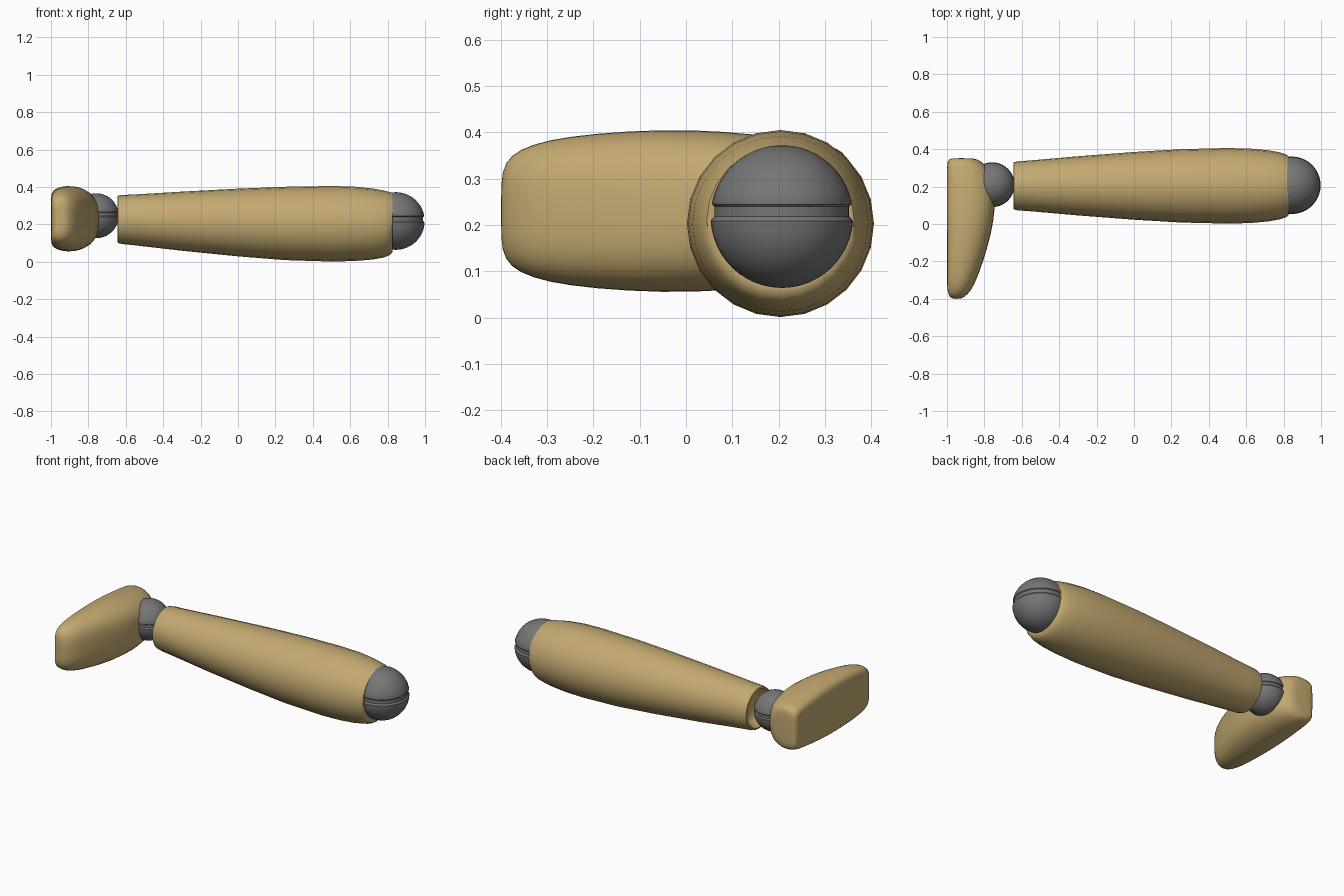
import bpy, bmesh
from math import sin, cos, pi, sqrt, radians

cube = bpy.data.objects.get("Cube")
if cube:
    bpy.data.objects.remove(cube)


def material(name, colour):
    m = bpy.data.materials.new(name)
    m.use_nodes = True
    m.diffuse_color = (*colour, 1)
    m.node_tree.nodes["Principled BSDF"].inputs["Base Color"].default_value = (*colour, 1)
    return m


tan = material("tan", (0.55, 0.40, 0.165))
grey = material("joint grey", (0.18, 0.18, 0.18))


def loft(name, rings, mat, angle, subdivide=0):
    """Skin a list of equal-length rings of points and cap both ends."""
    bm = bmesh.new()
    loops = [[bm.verts.new(p) for p in ring] for ring in rings]
    n = len(loops[0])
    for a, b in zip(loops, loops[1:]):
        for i in range(n):
            j = (i + 1) % n
            bm.faces.new((a[i], a[j], b[j], b[i]))
    bm.faces.new(loops[0])
    bm.faces.new(loops[-1])
    bmesh.ops.recalc_face_normals(bm, faces=bm.faces)
    mesh = bpy.data.meshes.new(name)
    bm.to_mesh(mesh)
    bm.free()
    mesh.materials.append(mat)
    obj = bpy.data.objects.new(name, mesh)
    bpy.context.collection.objects.link(obj)
    bpy.ops.object.select_all(action='DESELECT')
    obj.select_set(True)
    bpy.context.view_layer.objects.active = obj
    if subdivide:
        mod = obj.modifiers.new("smooth", 'SUBSURF')
        mod.levels = mod.render_levels = subdivide
        bpy.ops.object.modifier_apply(modifier=mod.name)
    bpy.ops.object.shade_smooth_by_angle(angle=radians(angle))
    return obj


def circle(n):
    return [(cos(2 * pi * i / n), sin(2 * pi * i / n)) for i in range(n)]


# Lower leg: tapered tube along x, with a shallow socket at the ankle
# (x, radius, centre height)
leg = [(-0.58, 0.06, 0.228), (-0.60, 0.10, 0.228), (-0.638, 0.112, 0.228),
       (-0.645, 0.118, 0.228), (-0.642, 0.126, 0.227), (-0.62, 0.131, 0.226),
       (-0.55, 0.136, 0.224), (-0.3, 0.158, 0.217), (0, 0.181, 0.21),
       (0.25, 0.196, 0.205), (0.5, 0.202, 0.203), (0.62, 0.199, 0.203),
       (0.72, 0.190, 0.202), (0.78, 0.179, 0.202), (0.81, 0.169, 0.204),
       (0.825, 0.159, 0.21), (0.826, 0.145, 0.215), (0.80, 0.10, 0.218)]
loft("lower_leg",
     [[(x, 0.204 + r * c, z + r * s) for c, s in circle(24)] for x, r, z in leg],
     tan, 50)


# Ball joints: spheres with a lipped groove just above the middle
def ball(name, x, y, z, r):
    low, high = -0.06, 0.19
    profile = []
    for i in range(13):
        a = -pi / 2 + 0.02 + i * (pi / 2 - 0.08) / 12
        profile.append((cos(a), sin(a)))
    profile += [(0.975, low + 0.03), (0.945, low + 0.06),
                (0.945, high - 0.05), (0.975, high - 0.02)]
    for i in range(12):
        h = high + 0.01 if i == 0 else sin(0.2 + i * (pi / 2 - 0.22) / 11)
        profile.append((sqrt(1 - h * h), h))
    loft(name, [[(x + r * p * c, y + r * p * s, z + r * h) for c, s in circle(40)]
                for p, h in profile], grey, 30)


ball("knee_ball", 0.844, 0.207, 0.218, 0.154)
ball("ankle_ball", -0.758, 0.21, 0.246, 0.12)

# Foot: rounded sections lofted from toe to heel, sole facing -x
half = [(0, 0.35), (0, 0.68), (0.03, 0.86), (0.16, 0.96), (0.38, 1.02),
        (0.62, 0.98), (0.84, 0.82), (0.97, 0.55), (1.0, 0.2)]
section = half + [(u, -v) for u, v in reversed(half)]
# (y, sole x, instep x, half height)
stations = [(-0.40, -0.965, -0.93, 0.06), (-0.393, -0.985, -0.908, 0.105),
            (-0.36, -0.998, -0.873, 0.133), (-0.3, -1, -0.843, 0.153),
            (-0.2, -1, -0.806, 0.167), (-0.05, -1, -0.762, 0.176),
            (0.08, -1, -0.742, 0.172), (0.2, -1, -0.744, 0.159),
            (0.29, -1, -0.772, 0.145), (0.33, -0.998, -0.808, 0.134),
            (0.347, -0.988, -0.84, 0.118), (0.352, -0.97, -0.87, 0.09)]
loft("foot",
     [[(a + u * (b - a), y, 0.23 + v * h) for u, v in section]
      for y, a, b, h in stations], tan, 60, 1)
